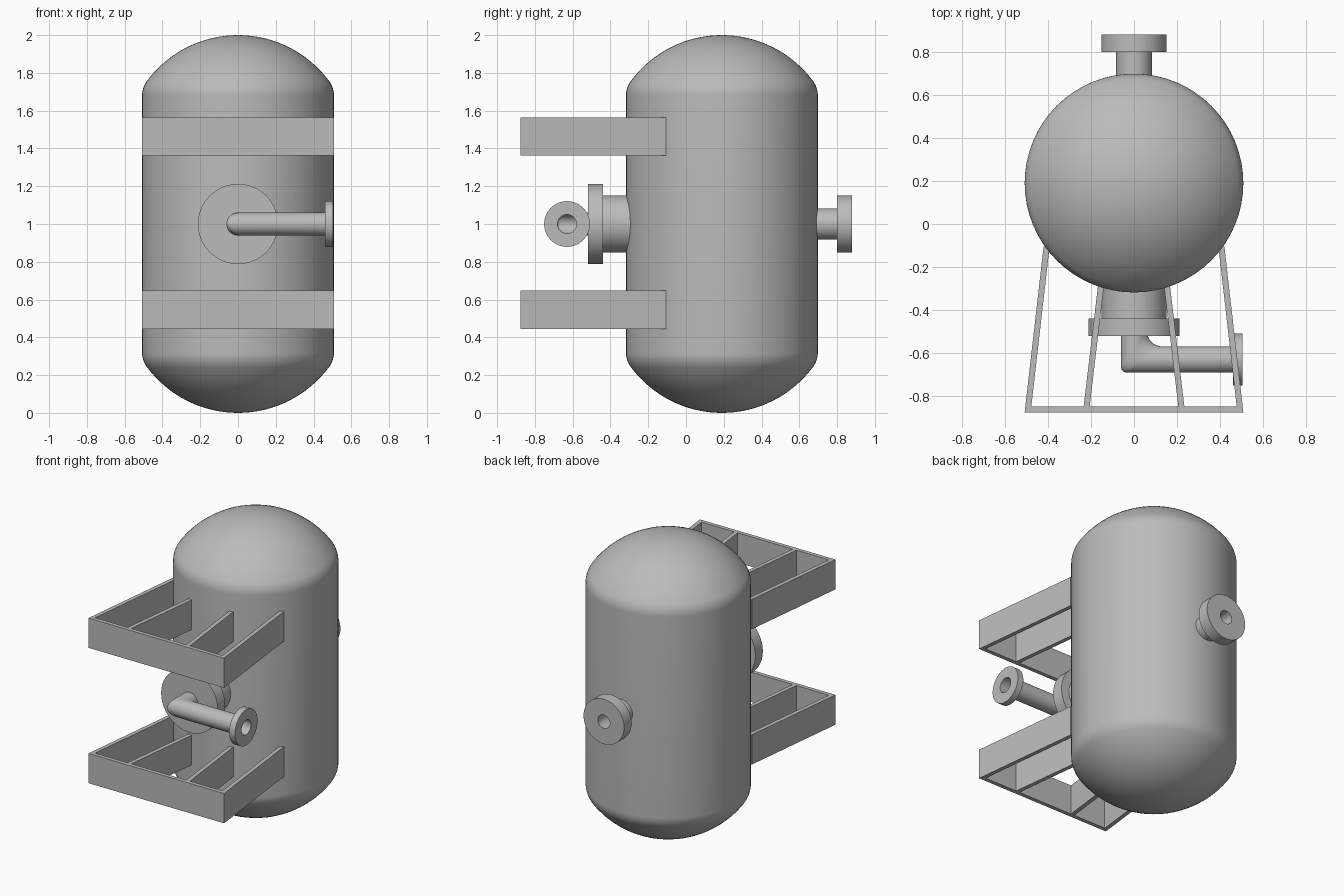
import bpy, bmesh, math
from mathutils import Vector

if "Cube" in bpy.data.objects:
    bpy.data.objects.remove(bpy.data.objects["Cube"], do_unlink=True)

steel = bpy.data.materials.new("grey steel")
steel.use_nodes = True
GREY = (0.5, 0.5, 0.5, 1)
steel.diffuse_color = GREY
steel.node_tree.nodes["Principled BSDF"].inputs["Base Color"].default_value = GREY

TANK_Y, TANK_R, MID_Z = 0.19, 0.508, 1.0


def loft(name, rings, closed=False, smooth=True):
    """Skin a list of point rings; closed joins the last ring to the first."""
    bm = bmesh.new()
    loops = [[bm.verts.new(p) for p in ring] for ring in rings]
    n = len(loops[0])
    pairs = list(zip(loops, loops[1:]))
    if closed:
        pairs.append((loops[-1], loops[0]))
    else:
        bm.faces.new(loops[0])
        bm.faces.new(loops[-1])
    for a, b in pairs:
        for i in range(n):
            j = (i + 1) % n
            bm.faces.new((a[i], a[j], b[j], b[i]))
    bmesh.ops.remove_doubles(bm, verts=bm.verts, dist=1e-5)
    bmesh.ops.recalc_face_normals(bm, faces=bm.faces)
    mesh = bpy.data.meshes.new(name)
    bm.to_mesh(mesh)
    bm.free()
    mesh.materials.append(steel)
    obj = bpy.data.objects.new(name, mesh)
    bpy.context.collection.objects.link(obj)
    if smooth:
        bpy.ops.object.select_all(action='DESELECT')
        obj.select_set(True)
        bpy.context.view_layer.objects.active = obj
        bpy.ops.object.shade_smooth_by_angle(angle=math.radians(30))
    return obj


def lathe(name, profile, origin, axis, closed=False, n=64):
    """Turn (radius, distance) points around an axis through origin."""
    turn = Vector(axis).to_track_quat('Z', 'Y')
    rings = []
    for r, h in profile:
        rings.append([Vector(origin) + turn @ Vector(
            (r * math.cos(math.tau * i / n), r * math.sin(math.tau * i / n), h))
            for i in range(n)])
    return loft(name, rings, closed)


# Tank: straight shell with knuckle-and-crown heads
CROWN, KNUCKLE, RIM = 0.6, 0.128, 0.68
knuckle_r = TANK_R - KNUCKLE
tangent = math.atan2(RIM - (1 - CROWN), knuckle_r)
head = []
for i in range(9):
    a = tangent * i / 8
    head.append((knuckle_r + KNUCKLE * math.cos(a), RIM + KNUCKLE * math.sin(a)))
for i in range(1, 17):
    a = tangent + (math.pi / 2 - tangent) * i / 16
    head.append((max(CROWN * math.cos(a), 1e-7), 1 - CROWN + CROWN * math.sin(a)))
tank_profile = [(r, -h) for r, h in reversed(head)] + head
lathe("tank", tank_profile, (0, TANK_Y, MID_Z), (0, 0, 1), closed=False)

# Rear nozzle: bored neck and flange
lathe("rear_neck", [(0.045, 0.66), (0.083, 0.66), (0.083, 0.80), (0.045, 0.80)],
      (0, 0, MID_Z), (0, 1, 0), closed=True)
lathe("rear_flange", [(0.045, 0.80), (0.152, 0.80), (0.152, 0.88), (0.045, 0.88)],
      (0, 0, MID_Z), (0, 1, 0), closed=True)

# Front manhole: wide neck with a cover flange
lathe("front_neck", [(0.152, 0.26), (0.152, 0.45)], (0, 0, MID_Z), (0, -1, 0))
lathe("front_flange", [(0.212, 0.44), (0.212, 0.52)], (0, 0, MID_Z), (0, -1, 0))

# Elbow pipe leaving the cover and turning to the left
PIPE_Y, PIPE_END = -0.63, 0.46


def elbow_rings(r, inner_fillet, outer_fillet, start_y, steps=8, n=40):
    def corner(side, fillet, a):
        return Vector((side + fillet * (1 - math.cos(a)),
                       PIPE_Y + side + fillet * (1 - math.sin(a)), MID_Z))

    spans = [(Vector((r, start_y, MID_Z)), Vector((-r, start_y, MID_Z)))]
    for i in range(steps + 1):
        a = math.pi / 2 * i / steps
        spans.append((corner(r, inner_fillet, a), corner(-r, outer_fillet, a)))
    spans.append((Vector((PIPE_END, PIPE_Y + r, MID_Z)),
                  Vector((PIPE_END, PIPE_Y - r, MID_Z))))
    rings = []
    for p, q in spans:
        rings.append([(p + q) / 2 + (p - q) / 2 * math.cos(math.tau * k / n)
                      + Vector((0, 0, r * math.sin(math.tau * k / n)))
                      for k in range(n)])
    return rings


outside = elbow_rings(0.061, 0.07, 0.03, -0.46)
bore = elbow_rings(0.05, 0.02, 0.01, -0.5)
loft("elbow_pipe", outside + bore[::-1])
lathe("pipe_flange", [(0.05, PIPE_END), (0.121, PIPE_END), (0.121, 0.503), (0.05, 0.503)],
      (0, PIPE_Y, MID_Z), (1, 0, 0), closed=True)


# Support brackets: front plate and splayed ribs reaching the tank
def slab(name, outline, z0, z1):
    loft(name, [[Vector((x, y, z)) for x, y in outline] for z in (z0, z1)], smooth=False)


PLATE_FRONT, PLATE_BACK, HALF_T = -0.875, -0.848, 0.014
for level, z0 in (("lower", 0.445), ("upper", 1.362)):
    z1 = z0 + 0.202
    w = TANK_R
    slab(level + "_bracket_plate", [(-w, PLATE_FRONT), (w, PLATE_FRONT),
                                    (w - 0.003, PLATE_BACK), (-w + 0.003, PLATE_BACK)], z0, z1)
    for side, s in (("left", 1), ("right", -1)):
        for part, x0, x1, y1 in (("outer", 0.491, 0.406, -0.105),
                                 ("inner", 0.22, 0.152, -0.275)):
            slab(f"{level}_{side}_{part}_rib",
                 [(s * (x0 - HALF_T), PLATE_BACK), (s * (x0 + HALF_T), PLATE_BACK),
                  (s * (x1 + HALF_T), y1), (s * (x1 - HALF_T), y1)], z0, z1)
